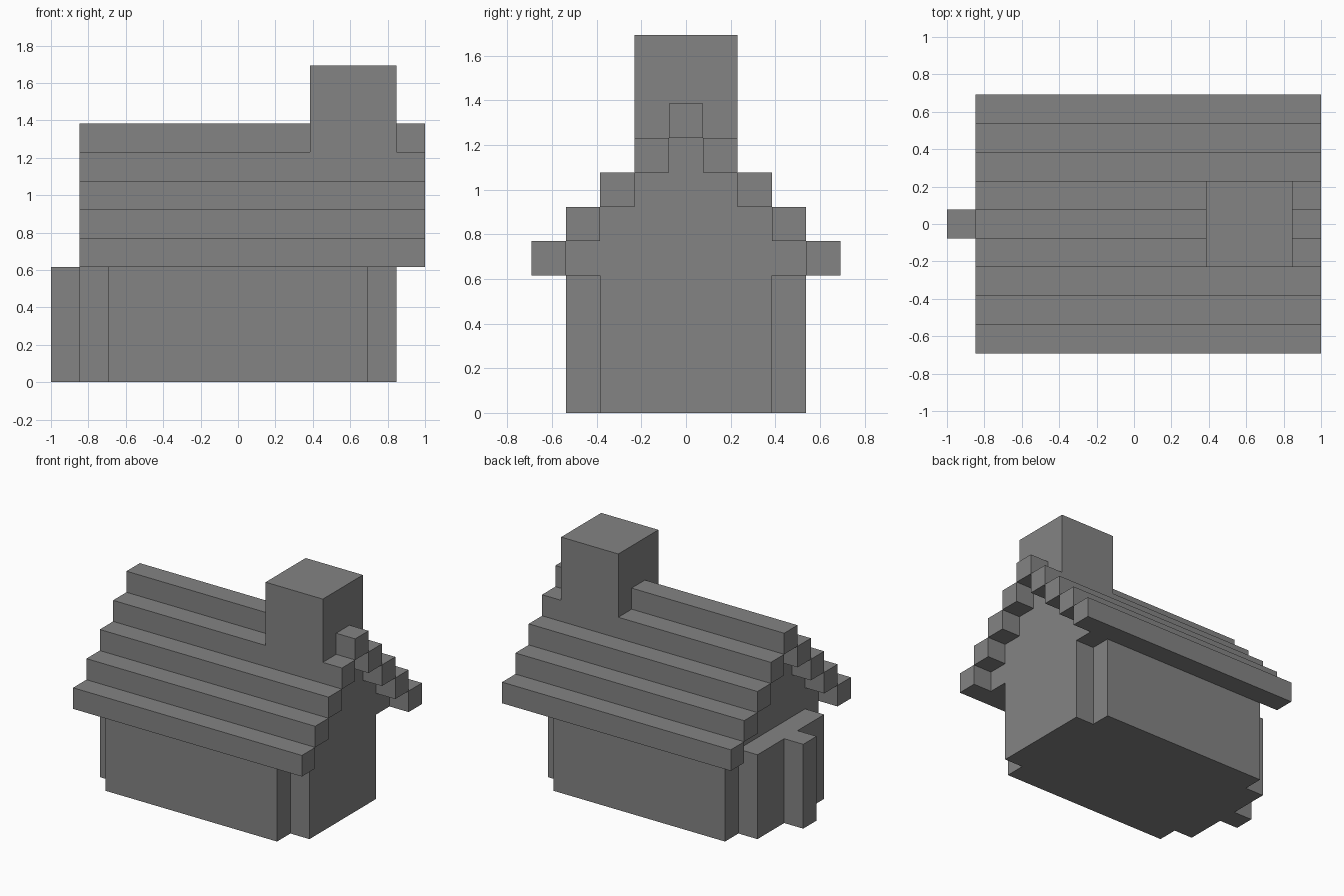
import bpy
import bmesh
from mathutils import Vector

cube = bpy.data.objects.get("Cube")
if cube:
    bpy.data.objects.remove(cube, do_unlink=True)

U = 2 / 13  # size of one block

grey = bpy.data.materials.new("plain_grey")
grey.use_nodes = True
grey.diffuse_color = (0.23, 0.23, 0.23, 1)
grey.node_tree.nodes["Principled BSDF"].inputs["Base Color"].default_value = grey.diffuse_color


def extrude_outline(name, points, direction):
    """Extrude a closed outline, given in blocks, along a direction."""
    bm = bmesh.new()
    face = bm.faces.new([bm.verts.new(Vector(p) * U) for p in points])
    grown = bmesh.ops.extrude_face_region(bm, geom=[face], use_keep_orig=True)
    verts = [g for g in grown["geom"] if isinstance(g, bmesh.types.BMVert)]
    bmesh.ops.translate(bm, verts=verts, vec=Vector(direction) * U)
    bmesh.ops.recalc_face_normals(bm, faces=bm.faces)
    mesh = bpy.data.meshes.new(name)
    bm.to_mesh(mesh)
    bm.free()
    mesh.materials.append(grey)
    obj = bpy.data.objects.new(name, mesh)
    bpy.context.collection.objects.link(obj)
    return obj


def box(name, x, y, z):
    base = [(x[0], y[0], z[0]), (x[1], y[0], z[0]), (x[1], y[1], z[0]), (x[0], y[1], z[0])]
    return extrude_outline(name, base, (0, 0, z[1] - z[0]))


# Lower walls: plan with notched corners and a door post on the left-hand end
half = [(-6.5, 0.5), (-5.5, 0.5), (-5.5, 2.5), (-4.5, 2.5),
        (-4.5, 3.5), (4.5, 3.5), (4.5, 2.5), (5.5, 2.5)]
plan = half + [(x, -y) for x, y in reversed(half)]
extrude_outline("lower_walls", [(x, y, 0) for x, y in plan], (0, 0, 4))

# Stepped gable body that fills the space under the roof
steps = []
for i in range(4):
    steps += [(3.5 - i, 4 + i), (3.5 - i, 5 + i)]
profile = steps + [(-y, z) for y, z in reversed(steps)]
extrude_outline("gable_body", [(-4.5, y, z) for y, z in profile], (10, 0, 0))

# Overhanging roof courses on both slopes
for i in range(4):
    for side, s in (("front", -1), ("back", 1)):
        y = sorted((s * (3.5 - i), s * (4.5 - i)))
        box(f"{side}_roof_course_{i + 1}", (-5.5, 6.5), y, (4 + i, 5 + i))

# Ridge, broken by the chimney
box("long_ridge", (-5.5, 2.5), (-0.5, 0.5), (8, 9))
box("short_ridge", (5.5, 6.5), (-0.5, 0.5), (8, 9))
box("chimney", (2.5, 5.5), (-1.5, 1.5), (8, 11))
